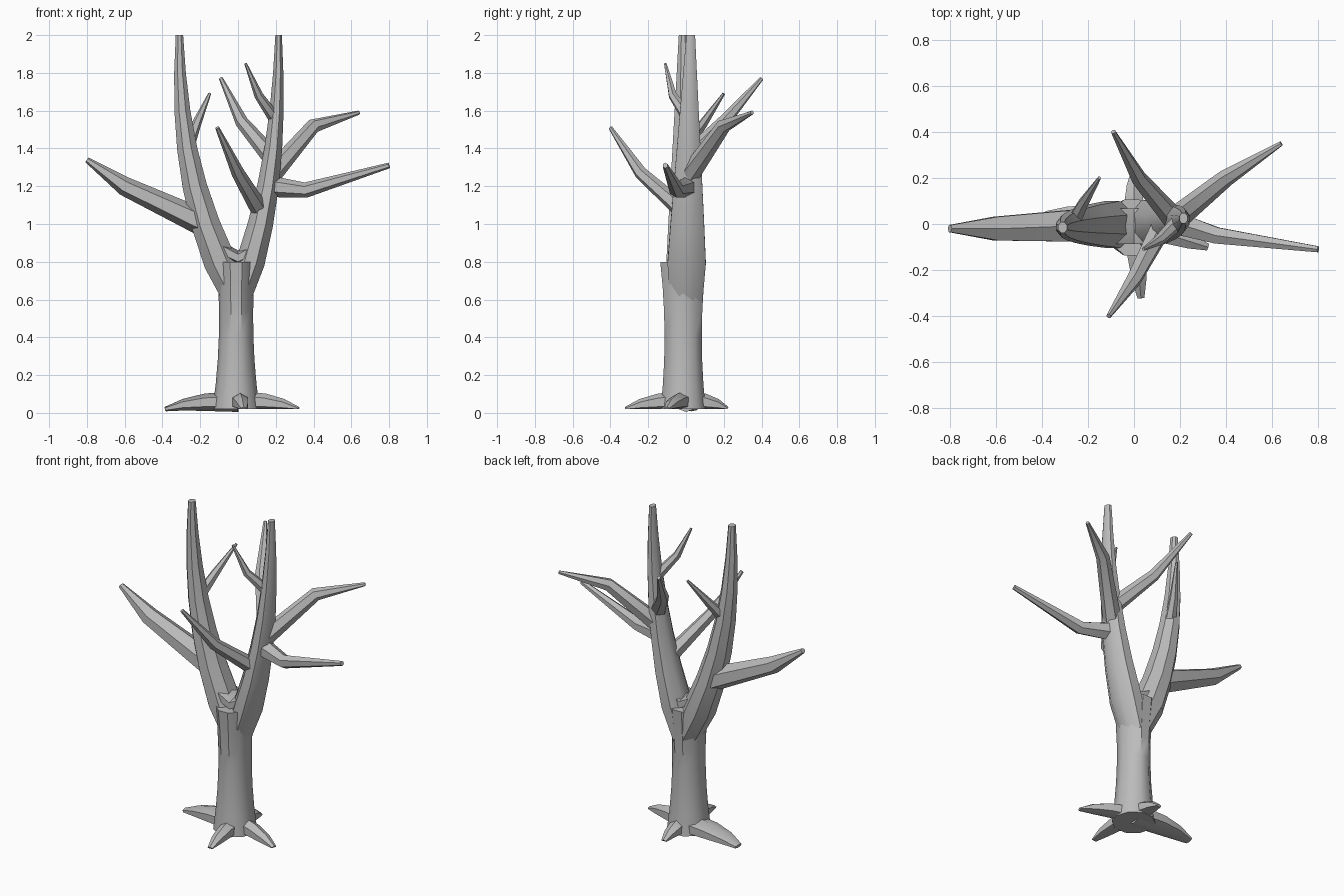
import bpy, bmesh, math
from mathutils import Vector

cube = bpy.data.objects.get("Cube")
if cube:
    bpy.data.objects.remove(cube)

bark = bpy.data.materials.new("grey bark")
bark.use_nodes = True
colour = (.5, .5, .5, 1)
bark.diffuse_color = colour
bark.node_tree.nodes["Principled BSDF"].inputs["Base Color"].default_value = colour


def limb(name, centres, widths, depths, sides=6, across=Vector((0, 1, 0)), floor=0):
    """Tube along centres; widths are measured along 'across', depths at right angles."""
    bm = bmesh.new()
    rings = []
    last = len(centres) - 1
    for i, (centre, width, depth) in enumerate(zip(centres, widths, depths)):
        ahead = (centres[min(i + 1, last)] - centres[max(i - 1, 0)]).normalized()
        u = (across - ahead * across.dot(ahead)).normalized()
        v = ahead.cross(u)
        ring = []
        for k in range(sides):
            angle = math.tau * (k + .5) / sides
            corner = centre + u * math.cos(angle) * width + v * math.sin(angle) * depth
            corner.z = max(corner.z, floor)
            ring.append(bm.verts.new(corner))
        rings.append(ring)
    for low, high in zip(rings, rings[1:]):
        for k in range(sides):
            n = (k + 1) % sides
            bm.faces.new((low[k], low[n], high[n], high[k]))
    bm.faces.new(rings[0][::-1])
    bm.faces.new(rings[-1])
    bmesh.ops.recalc_face_normals(bm, faces=bm.faces)
    mesh = bpy.data.meshes.new(name)
    bm.to_mesh(mesh)
    bm.free()
    mesh.materials.append(bark)
    obj = bpy.data.objects.new(name, mesh)
    bpy.context.collection.objects.link(obj)
    bpy.ops.object.select_all(action='DESELECT')
    obj.select_set(True)
    bpy.context.view_layer.objects.active = obj
    bpy.ops.object.shade_smooth_by_angle(angle=math.radians(40))


# Trunk: narrow waist, flaring towards the roots and the fork
FORK, TOP, BASE = .6, 2, .02
heights = [BASE + step * .13 for step in range(7)]
waist = [.09 + .15 * (z - .5) ** 2 for z in heights]
limb("trunk", [Vector((-.01, -.015, z)) for z in heights],
     [w + .03 * z for w, z in zip(waist, heights)], waist, sides=10)


# Main stems: leave the fork outwards, then turn upright
def stem_point(reach, lean, z):
    t = (z - FORK) / (TOP - FORK)
    return Vector((reach * (1 - (1 - t) ** 2.4), lean * t, z))


def stem(name, reach, lean, slimness):
    steps = [k / 7 for k in range(8)]
    centres = [stem_point(reach, lean, FORK + (TOP - FORK) * t) for t in steps]
    widths = [.025 + .1 * (1 - t) * min(1, .7 + 2 * t) for t in steps]
    limb(name, centres, widths, [w * slimness for w in widths], sides=8)


RIGHT = (-.31, -.015)
LEFT = (.215, .025)
stem("right_stem", *RIGHT, .85)
stem("left_stem", *LEFT, .75)

# Raised bark joining the stems in the fork
saddle = [Vector((x, -.01, .82 + 5 * x * x)) for x in (-.1, 0, .1)]
limb("fork_saddle", saddle, [.09] * 3, [.04] * 3)


# Branches: grow from inside a stem, bend once and taper to a blunt tip
def branch(name, parent, height, bend, tip, thick, thin=.011, flatness=1):
    centres = [stem_point(*parent, height), Vector(bend), Vector(tip)]
    widths = [thick, thick * .7, thin]
    limb(name, centres, widths, [w * flatness for w in widths])


branch("right_branch", RIGHT, 1, (-.6, -.02, 1.2), (-.8, -.02, 1.34), .085, .018, .85)
branch("left_low_branch", LEFT, 1.2, (.36, -.05, 1.18), (.8, -.11, 1.31), .058, .015)
branch("left_high_branch", LEFT, 1.25, (.4, .2, 1.52), (.64, .35, 1.59), .055)
branch("back_branch", LEFT, 1.35, (.02, .2, 1.54), (-.09, .4, 1.77), .05)
branch("front_branch", LEFT, 1.05, (0, -.24, 1.27), (-.11, -.4, 1.51), .05)
branch("left_top_twig", LEFT, 1.55, (.11, -.07, 1.68), (.04, -.11, 1.85), .034, .007)
branch("right_top_twig", RIGHT, 1.4, (-.22, .09, 1.53), (-.15, .2, 1.69), .036, .008)


# Roots: arch out of the trunk and thin out on the ground
def root(name, x, y, half_width, floor=BASE):
    tip = Vector((x, y, 0))
    side = Vector((-y, x, 0)).normalized()
    reach = (0, .45, .75, 1)
    centres = [tip * t + Vector((0, 0, .06 - .04 * t ** 3)) for t in reach]
    widths = [half_width * (1 - .65 * t ** 3) for t in reach]
    depths = [.055 - .043 * t * t for t in reach]
    limb(name, centres, widths, depths, across=side, floor=floor)


root("right_root", -.385, .03, .085, floor=0)
root("left_root", .32, -.1, .05)
root("front_root", .03, -.32, .05)
root("back_root", 0, .22, .05)
